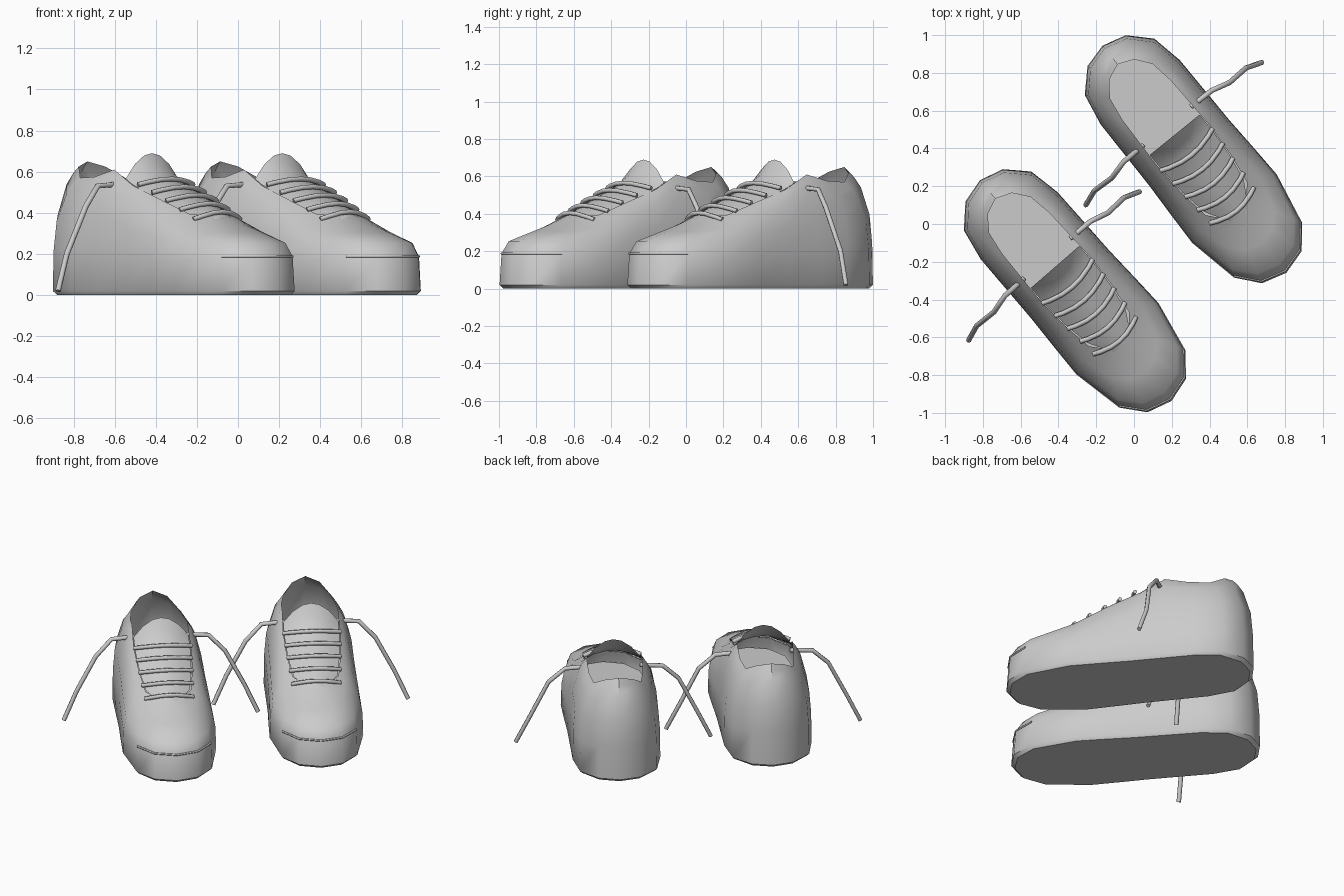
import bpy
from math import radians

cube = bpy.data.objects.get("Cube")
if cube:
    bpy.data.objects.remove(cube)

grey = bpy.data.materials.new("plain_grey")
grey.use_nodes = True
COLOR = (0.6, 0.6, 0.6, 1)
grey.diffuse_color = COLOR
grey.node_tree.nodes["Principled BSDF"].inputs["Base Color"].default_value = COLOR

# Half outline of the sole (x forward, y left) from heel to toe
SOLE = [(-.772, 0), (-.738, .13), (-.628, .237), (-.455, .27), (-.26, .272), (-.04, .274),
        (.15, .282), (.338, .288), (.62, .232), (.737, .135), (.775, 0)]
# Matching half edge of the collar and throat
THROAT = [(-.645, 0, .65), (-.61, .085, .625), (-.53, .145, .57), (-.4, .165, .575),
          (-.25, .17, .61), (-.1, .175, .53), (.1, .165, .46), (.27, .14, .395),
          (.34, .08, .385), (.355, .04, .385), (.36, 0, .385)]
# Wall profile: inward fraction, height fraction at the sides, height fraction at the toe
PROFILE = [(0, 0, 0), (.03, .36, .46), (.14, .62, .64), (.5, .86, .78), (.78, .95, .89), (1, 1, 1)]
# Tongue rows: x, half width, edge height, middle height
TONGUE = [(.38, .06, .37, .38), (.25, .135, .39, .435), (.1, .16, .45, .5),
          (-.06, .17, .515, .565), (-.12, .17, .54, .62), (-.165, .17, .565, .69)]
# Loose lace end on the left side
LOOSE = [(-.226, .16, .54), (-.224, .3, .53), (-.197, .4, .43), (-.202, .517, .2), (-.172, .6, .02)]


def full_loop(half):
    """Close a half outline by mirroring it across the shoe's centre line."""
    return half + [(p[0], -p[1], *p[2:]) for p in half[-2:0:-1]]


def place(obj, shoe):
    center, angle = shoe
    obj.location = (*center, 0)
    obj.rotation_euler.z = radians(angle)
    obj.data.materials.append(grey)


def mesh_part(name, verts, faces, shoe, crease=40):
    mesh = bpy.data.meshes.new(name)
    mesh.from_pydata(verts, [], faces)
    mesh.update()
    obj = bpy.data.objects.new(name, mesh)
    bpy.context.collection.objects.link(obj)
    place(obj, shoe)
    bpy.ops.object.select_all(action="DESELECT")
    obj.select_set(True)
    bpy.context.view_layer.objects.active = obj
    bpy.ops.object.shade_smooth_by_angle(angle=radians(crease))


def tube(name, points, radius, shoe):
    curve = bpy.data.curves.new(name, "CURVE")
    curve.dimensions = "3D"
    curve.bevel_depth = radius
    curve.bevel_resolution = 1
    curve.use_fill_caps = True
    spline = curve.splines.new("POLY")
    spline.points.add(len(points) - 1)
    for target, p in zip(spline.points, points):
        target.co = (*p, 1)
    obj = bpy.data.objects.new(name, curve)
    bpy.context.collection.objects.link(obj)
    place(obj, shoe)


def wall_rings():
    rings = []
    for f, side, toe in PROFILE:
        ring = []
        for (x, y), (tx, ty, tz) in zip(full_loop(SOLE), full_loop(THROAT)):
            w = min(max((x - .2) / .4, 0), 1)
            g = side + (toe - side) * w
            ring.append((x + (tx - x) * f, y + (ty - y) * f, .02 + (tz - .02) * g))
        rings.append(ring)
    return rings


def tongue_z(x, y):
    """Height of the tongue surface."""
    for (x0, h0, e0, m0), (x1, h1, e1, m1) in zip(TONGUE, TONGUE[1:]):
        if x1 <= x <= x0:
            t = (x0 - x) / (x0 - x1)
            half, edge, mid = h0 + (h1 - h0) * t, e0 + (e1 - e0) * t, m0 + (m1 - m0) * t
            return mid - (mid - edge) * (y / half) ** 2
    return .4


def build_shoe(side, shoe):
    rings = wall_rings()
    n = len(rings[0])

    # Upper with the sole underneath
    base = [(x * .97, y * .95, 0) for x, y in full_loop(SOLE)]
    verts = base + [p for ring in rings for p in ring]
    faces = [(r * n + i, r * n + (i + 1) % n, (r + 1) * n + (i + 1) % n, (r + 1) * n + i)
             for r in range(len(rings)) for i in range(n)]
    faces = [f[::-1] for f in faces]
    faces.append(tuple(range(n)))
    mesh_part(side + "_upper", verts, faces, shoe)

    # Insole
    mesh_part(side + "_insole", [(x * .95, y * .93, .12) for x, y in full_loop(SOLE)],
              [tuple(reversed(range(n)))], shoe)

    # Tongue
    cols = [-1, -.65, -.3, 0, .3, .65, 1]
    verts = [(x, c * h, m - (m - e) * c * c) for x, h, e, m in TONGUE for c in cols]
    k = len(cols)
    faces = [(r * k + i, r * k + i + 1, (r + 1) * k + i + 1, (r + 1) * k + i)
             for r in range(len(TONGUE) - 1) for i in range(k - 1)]
    mesh_part(side + "_tongue", verts, faces, shoe)

    # Crossing laces
    for i in range(5):
        x = -.065 + i * .095
        half = .178 - i * .007
        points = []
        for c in (-1, -.75, -.35, 0, .35, .75, 1):
            px = x + .04 * (1 - c * c)
            points.append((px, c * half, tongue_z(px, c * half * .9) + .014))
        tube(f"{side}_lace_{i + 1}", points, .013, shoe)

    # Loose lace ends
    for label, s in (("left", 1), ("right", -1)):
        tube(f"{side}_loose_lace_{label}", [(x, y * s, z) for x, y, z in LOOSE], .014, shoe)

    # Toe cap seam
    tube(side + "_toe_seam", rings[1][8:13], .006, shoe)


build_shoe("right_shoe", ((-.310, -.352), -49))
build_shoe("left_shoe", ((.319, .344), -51))
